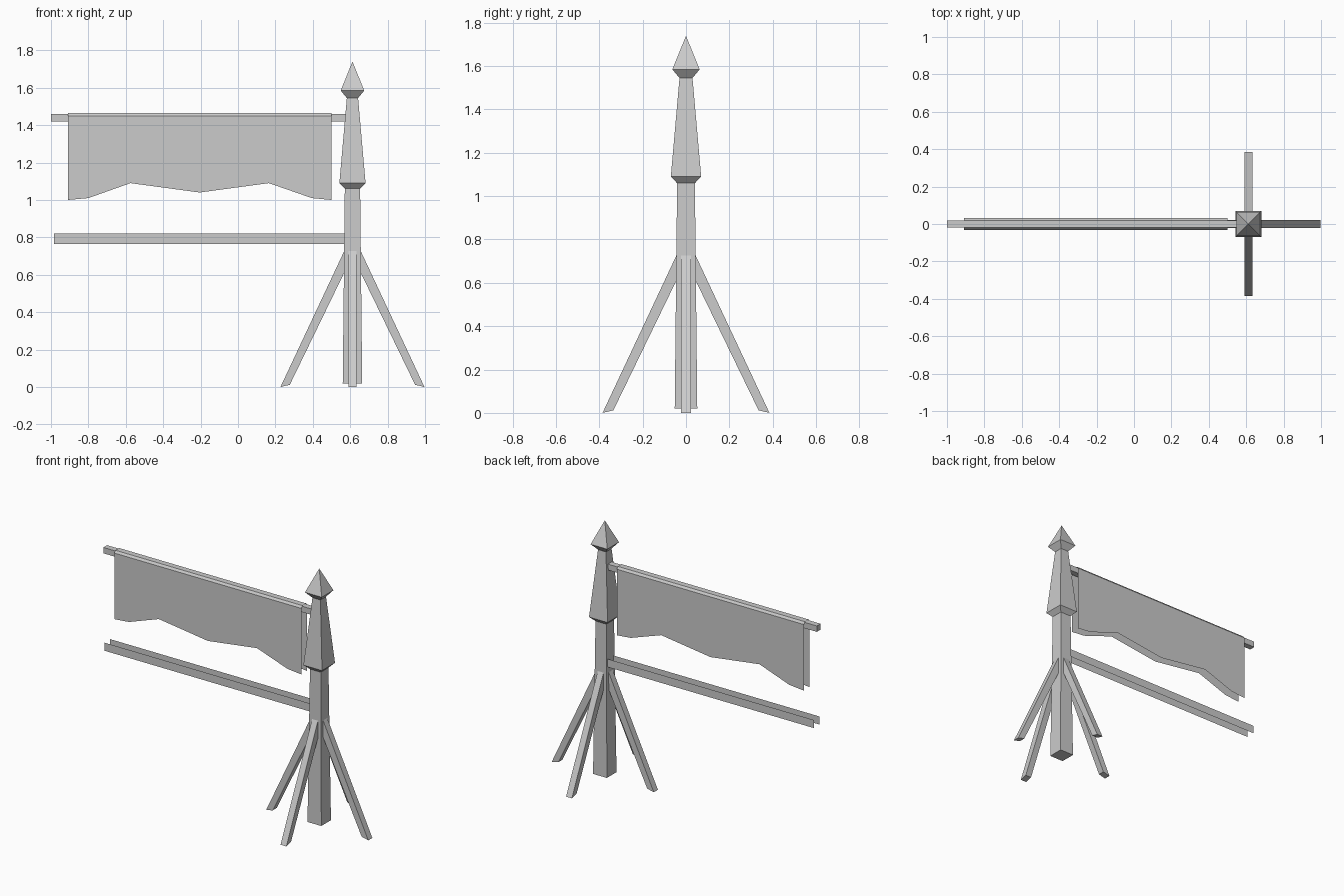
import bpy
import bmesh
from math import cos, sin, pi
from mathutils import Vector

cube = bpy.data.objects.get("Cube")
if cube:
    bpy.data.objects.remove(cube, do_unlink=True)

POST_X = 0.612

grey = bpy.data.materials.new("plain grey")
grey.use_nodes = True
colour = (0.6, 0.6, 0.6, 1)
grey.diffuse_color = colour
grey.node_tree.nodes["Principled BSDF"].inputs["Base Color"].default_value = colour


def finish(name, bm, closed=True):
    if closed:
        bmesh.ops.recalc_face_normals(bm, faces=bm.faces)
    mesh = bpy.data.meshes.new(name)
    bm.to_mesh(mesh)
    bm.free()
    mesh.materials.append(grey)
    obj = bpy.data.objects.new(name, mesh)
    bpy.context.collection.objects.link(obj)
    return obj


def add_face(bm, points):
    return bm.faces.new([bm.verts.new(p) for p in points])


def square_tower(name, profile):
    """Stack square rings of (half width, height); a zero width is a point."""
    bm = bmesh.new()
    rings = []
    for half, z in profile:
        corners = [(-1, -1), (1, -1), (1, 1), (-1, 1)]
        rings.append([bm.verts.new((POST_X + half * a, half * b, z)) for a, b in corners])
    for low, high in zip(rings, rings[1:]):
        for i in range(4):
            j = (i + 1) % 4
            bm.faces.new((low[i], low[j], high[j], high[i]))
    bm.faces.new(rings[0][::-1])
    bmesh.ops.remove_doubles(bm, verts=bm.verts, dist=0.0001)
    finish(name, bm)


# Tapered post with a flared collar and pointed cap
square_tower("post", [(0.052, 0.02), (0.041, 1.06), (0.07, 1.09),
                      (0.03, 1.545), (0.063, 1.585), (0, 1.74)])

# Four splayed braces, sharing one profile of (distance from post, height)
brace = [(0.03, 0.757), (0.03, 0.64), (0.335, 0.012), (0.385, 0)]
for i, side in enumerate(("left", "back", "right", "front")):
    out = Vector((cos(i * pi / 2), sin(i * pi / 2), 0))
    across = Vector((-out.y, out.x, 0)) * 0.022
    base = Vector((POST_X, 0, 0))
    bm = bmesh.new()
    face = add_face(bm, [base + out * r - across + Vector((0, 0, z)) for r, z in brace])
    new = bmesh.ops.extrude_face_region(bm, geom=[face])["geom"]
    bmesh.ops.translate(bm, vec=across * 2,
                        verts=[v for v in new if isinstance(v, bmesh.types.BMVert)])
    finish(side + "_brace", bm)

# Banner pole
bm = bmesh.new()
bmesh.ops.create_cube(bm, size=1)
bmesh.ops.scale(bm, vec=(1.59, 0.04, 0.04), verts=bm.verts)
bmesh.ops.translate(bm, vec=(-0.205, 0, 1.44), verts=bm.verts)
finish("banner_pole", bm)

# Lower rail made of two thin upright strips
bm = bmesh.new()
for y in (-0.031, 0.031):
    ends = [(-0.985, 0.765), (0.575, 0.765), (0.575, 0.82), (-0.985, 0.82)]
    add_face(bm, [(x, y, z) for x, z in (ends if y < 0 else ends[::-1])])
finish("lower_rail", bm, closed=False)

# Cloth folded over the pole, with a ragged hem on both sheets
hem = [(-0.91, 1.0), (-0.80, 1.01), (-0.575, 1.09), (-0.205, 1.04),
       (0.165, 1.09), (0.395, 1.01), (0.5, 1.0)]
left, right = hem[-1][0], hem[0][0]
bm = bmesh.new()
for s in (-1, 1):
    sheet = [(x, 0.031 * s, z) for x, z in hem + [(left, 1.45), (right, 1.45)]]
    fold = [(right, 0.031 * s, 1.45), (left, 0.031 * s, 1.45),
            (left, 0.02 * s, 1.465), (right, 0.02 * s, 1.465)]
    for points in (sheet, fold):
        add_face(bm, points if s < 0 else points[::-1])
add_face(bm, [(right, -0.02, 1.465), (left, -0.02, 1.465),
              (left, 0.02, 1.465), (right, 0.02, 1.465)])
bmesh.ops.remove_doubles(bm, verts=bm.verts, dist=0.0001)
finish("banner_cloth", bm, closed=False)
